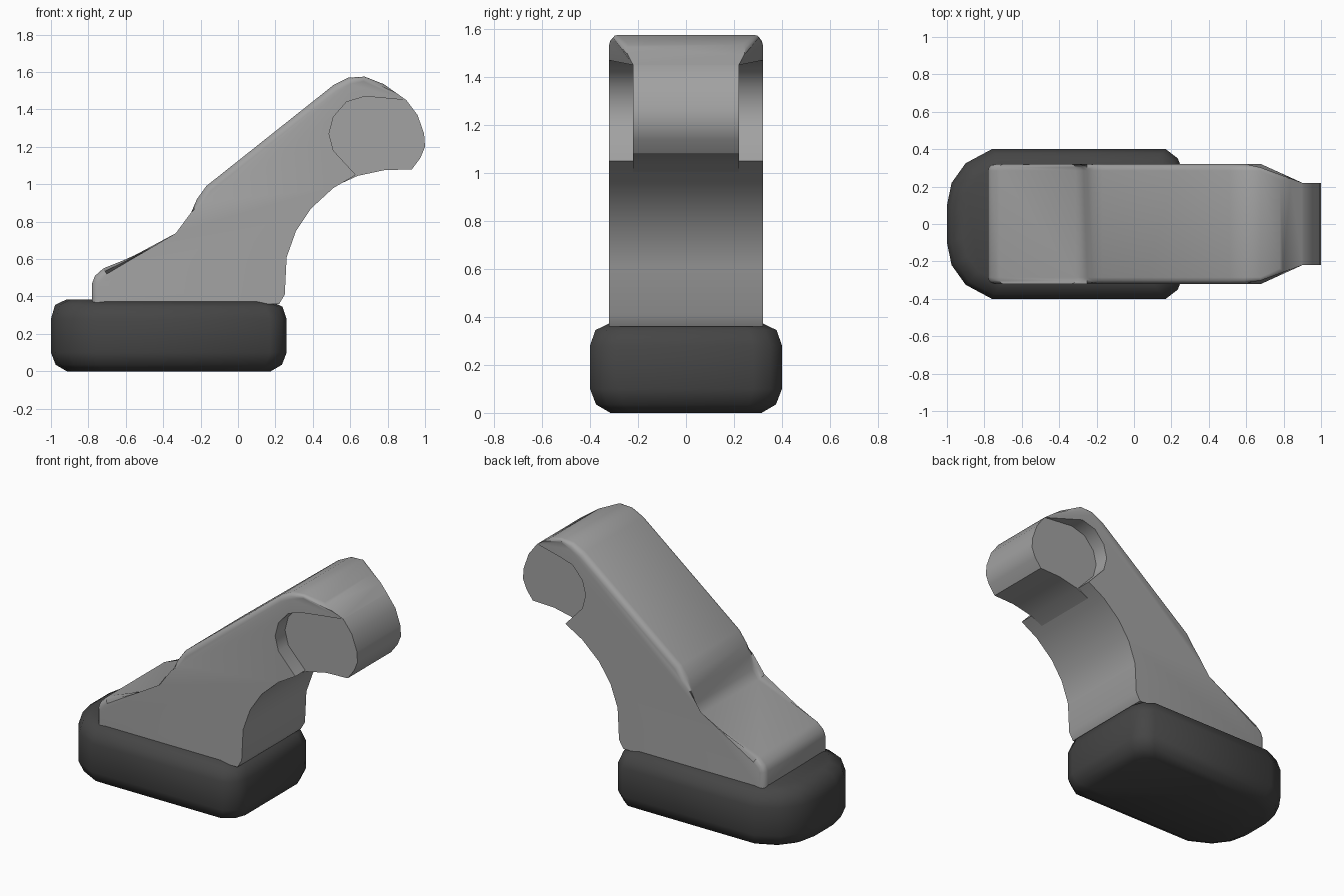
import bpy, bmesh

if "Cube" in bpy.data.objects:
    bpy.data.objects.remove(bpy.data.objects["Cube"])


def material(name, value):
    m = bpy.data.materials.new(name)
    m.diffuse_color = (value, value, value, 1)
    m.use_nodes = True
    m.node_tree.nodes["Principled BSDF"].inputs["Base Color"].default_value = m.diffuse_color
    return m


grey = material("mid grey", 0.36)
dark = material("dark grey", 0.06)


def finish(bm, name, mat, angle):
    bmesh.ops.recalc_face_normals(bm, faces=bm.faces)
    me = bpy.data.meshes.new(name)
    bm.to_mesh(me)
    bm.free()
    me.materials.append(mat)
    ob = bpy.data.objects.new(name, me)
    bpy.context.collection.objects.link(ob)
    bpy.ops.object.select_all(action='DESELECT')
    ob.select_set(True)
    bpy.context.view_layer.objects.active = ob
    bpy.ops.object.shade_smooth_by_angle(angle=angle)
    return ob


def slab(points, half):
    """Side profile (x, z) spanned across y; half(i) is the half width at point i."""
    bm = bmesh.new()
    a, b = [[bm.verts.new((x, s * half(i), z)) for i, (x, z) in enumerate(points)]
            for s in (-1, 1)]
    n = len(points)
    bm.faces.new(a)
    bm.faces.new(b[::-1])
    for i in range(n):
        j = (i + 1) % n
        bm.faces.new((a[j], a[i], b[i], b[j]))
    return bm, a, b


# Sole: rounded toe outline stacked in rings with softened top and bottom rims
half_outline = [(-1, 0.1), (-0.975, 0.22), (-0.9, 0.325), (-0.76, 0.4),
                (0.17, 0.4), (0.235, 0.35), (0.26, 0.28)]
outline = half_outline + [(x, -y) for x, y in reversed(half_outline)]
bm = bmesh.new()
rings = []
for z, inset in [(0, 0.085), (0.035, 0.025), (0.1, 0), (0.28, 0), (0.345, 0.022), (0.375, 0.085)]:
    sx, sy = (0.63 - inset) / 0.63, (0.4 - inset) / 0.4
    rings.append([bm.verts.new((-0.37 + (x + 0.37) * sx, y * sy,
                                z + (0.01 if z > 0.3 and x < -0.85 else 0)))
                  for x, y in outline])
for lo, hi in zip(rings, rings[1:]):
    for i in range(len(outline)):
        j = (i + 1) % len(outline)
        bm.faces.new((lo[i], lo[j], hi[j], hi[i]))
bm.faces.new(rings[0])
bm.faces.new(rings[-1])
finish(bm, "sole", dark, 0.9)

# Foot and shin: wide shell, with a round knee recess cut in its back profile
top = [(-0.78, 0.36), (-0.78, 0.47), (-0.765, 0.51), (-0.72, 0.55), (-0.31, 0.71),
       (-0.27, 0.765), (-0.25, 0.85), (-0.22, 0.92), (-0.17, 0.99), (0.51, 1.53),
       (0.59, 1.57), (0.68, 1.575), (0.78, 1.535), (0.9, 1.45)]
back = [(0.68, 1.47), (0.58, 1.44), (0.51, 1.36), (0.487, 1.27), (0.51, 1.18), (0.63, 1.05),
        (0.51, 0.98), (0.39, 0.87), (0.31, 0.75), (0.26, 0.61), (0.25, 0.41), (0.22, 0.36)]
last = len(top) - 1
bm, a, b = slab(top + back, lambda i: {last: 0.22, last - 1: 0.275}.get(i, 0.32))
rim = [bm.edges.get((side[i], side[i + 1])) for side in (a, b) for i in range(last - 1)]
bmesh.ops.bevel(bm, geom=rim, offset=0.06, offset_type='OFFSET', segments=3,
                profile=0.5, affect='EDGES', clamp_overlap=True)
finish(bm, "foot_and_shin", grey, 0.8)

# Knee: narrower rounded joint filling the recess
knee = [(0.9, 1.45), (0.96, 1.37), (0.995, 1.27), (1.0, 1.2), (0.975, 1.14), (0.93, 1.08),
        (0.78, 1.075), (0.64, 1.045), (0.52, 0.99), (0.42, 1.2), (0.5, 1.42), (0.62, 1.53),
        (0.74, 1.53)]
bm, a, b = slab(knee, lambda i: 0.22)
finish(bm, "knee_joint", grey, 0.8)
